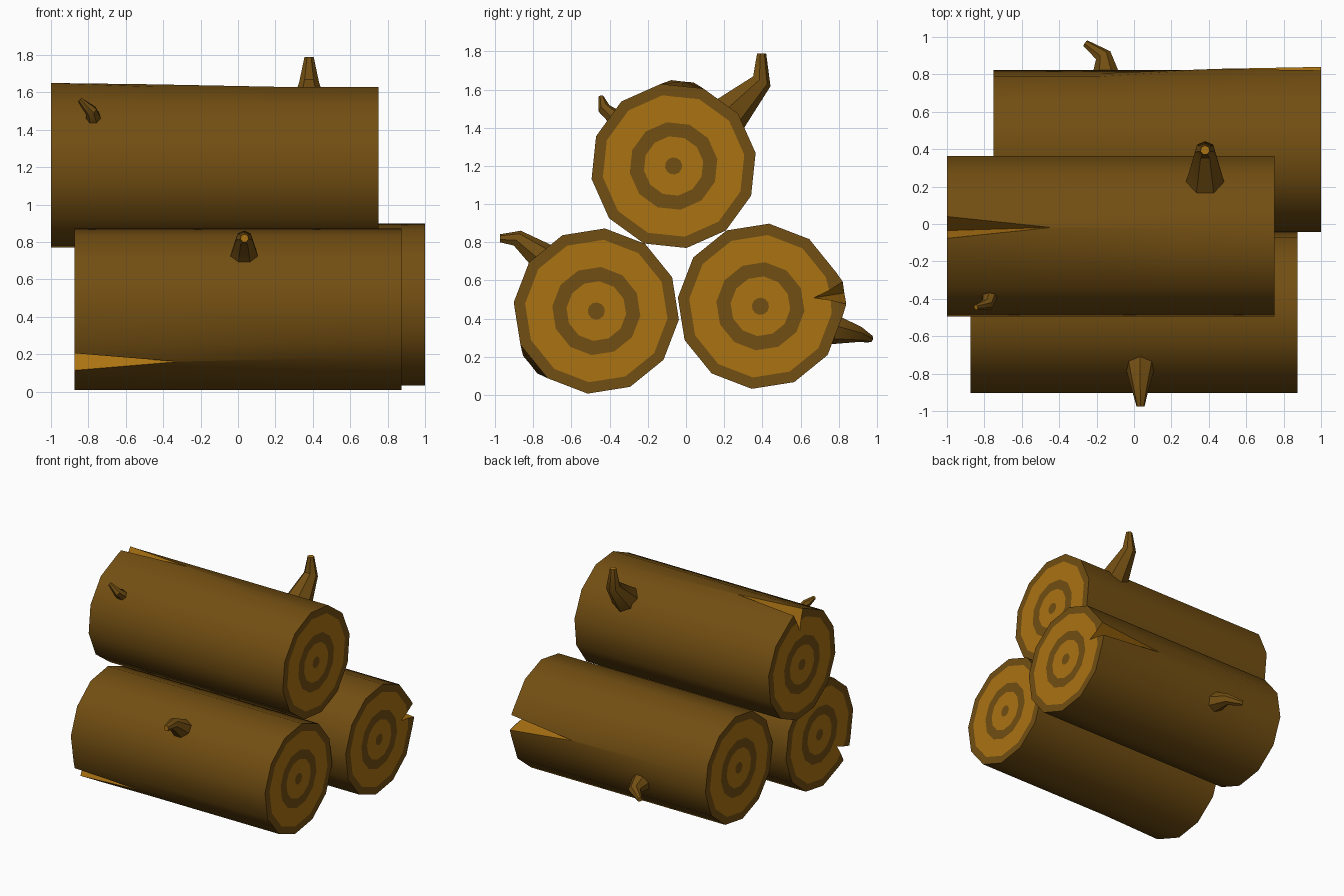
import bpy, bmesh
from math import radians, sin, cos, pi
from mathutils import Vector

cube = bpy.data.objects.get("Cube")
if cube:
    bpy.data.objects.remove(cube)


def make_material(name, colour):
    mat = bpy.data.materials.new(name)
    mat.use_nodes = True
    mat.diffuse_color = colour
    mat.node_tree.nodes["Principled BSDF"].inputs["Base Color"].default_value = colour
    return mat


BARK, WOOD = 0, 1
materials = [make_material("dark bark", (0.17, 0.077, 0.006, 1)),
             make_material("pale wood", (0.41, 0.17, 0.006, 1))]

SIDES, RADIUS, LENGTH = 12, 0.435, 1.75
STEP = 2 * pi / SIDES
FLOOR = SIDES + 1          # index of the split's floor in each ring


def finish(bm, name):
    bmesh.ops.recalc_face_normals(bm, faces=bm.faces)
    mesh = bpy.data.meshes.new(name)
    bm.to_mesh(mesh)
    bm.free()
    for mat in materials:
        mesh.materials.append(mat)
    obj = bpy.data.objects.new(name, mesh)
    bpy.context.collection.objects.link(obj)
    bpy.ops.object.select_all(action='DESELECT')
    obj.select_set(True)
    bpy.context.view_layer.objects.active = obj
    bpy.ops.object.shade_smooth_by_angle(angle=radians(42))


def bridge(bm, a, b, material, skip=()):
    faces = {}
    for i in range(len(a)):
        if i not in skip:
            j = (i + 1) % len(a)
            faces[i] = bm.faces.new((a[i], a[j], b[j], b[i]))
            faces[i].material_index = material
    return faces


def log(name, split_x, direction, y, z, split_angle):
    """Twelve-sided log with a wedge split at split_x, running along direction."""
    bm = bmesh.new()
    mid = radians(split_angle)

    def ring(along, radius, lip, floor, spread):
        polar = [(mid + STEP * (k + 0.5), radius) for k in range(SIDES)]
        polar += [(mid - spread, lip), (mid, floor), (mid + spread, lip)]
        return [bm.verts.new((split_x + direction * along, y + r * cos(a), z + r * sin(a)))
                for a, r in polar]

    # Sides: open split, closed split, plain trunk, far end
    flat = RADIUS * cos(STEP / 2)
    rings = [ring(0, RADIUS, 0.45, 0.285, radians(7.5)),
             ring(0.55, RADIUS, 0.445, 0.445, 0.002),
             ring(1.2, RADIUS, flat, flat, 0.002),
             ring(LENGTH, RADIUS, flat, flat, 0.002)]
    for n in range(3):
        faces = bridge(bm, rings[n], rings[n + 1], BARK)
        if n == 0:
            for i in (FLOOR - 1, FLOOR):
                faces[i].material_index = WOOD

    # Ends: bark rim, pale wood, dark growth ring, pale wood, dark core
    for outer, along, split in ((rings[0], 0, True), (rings[-1], LENGTH, False)):
        last = outer
        for n, (radius, material) in enumerate(
                ((0.375, BARK), (0.232, WOOD), (0.157, BARK), (0.045, WOOD))):
            chord = radius * cos(STEP / 2)
            notch = split and n == 0
            inner = ring(along, radius, 0.37 if notch else chord,
                         0.285 if notch else chord, radians(4))
            bridge(bm, last, inner, material, (FLOOR - 1, FLOOR) if notch else ())
            last = inner
        bm.faces.new(last).material_index = BARK
    finish(bm, name)


def branch(name, points, radii, sides=7):
    """Bent tapering stub with a pale broken tip."""
    bm = bmesh.new()
    pts = [Vector(p) for p in points]
    rings = []
    for i, (p, r) in enumerate(zip(pts, radii)):
        tangent = pts[min(i + 1, len(pts) - 1)] - pts[max(i - 1, 0)]
        side = tangent.cross(Vector((1, 0, 0))).normalized()
        other = tangent.cross(side).normalized()
        rings.append([bm.verts.new(p + r * (side * cos(t) + other * sin(t)))
                      for t in (2 * pi * k / sides for k in range(sides))])
    for a, b in zip(rings, rings[1:]):
        bridge(bm, a, b, BARK)
    bm.faces.new(rings[0])
    bm.faces.new(rings[-1]).material_index = WOOD
    finish(bm, name)


# Stacked logs
log("top_log", -1, 1, -0.065, 1.2, 84)
log("front_log", -0.875, 1, -0.47, 0.44, 219)
log("back_log", 1, -1, 0.39, 0.465, 9)

# Branch stubs
branch("top_large_branch",
       [(0.38, 0.2, 1.45), (0.38, 0.395, 1.645), (0.38, 0.395, 1.79)],
       [0.118, 0.055, 0.025])
branch("top_small_branch",
       [(-0.77, -0.37, 1.45), (-0.785, -0.43, 1.5), (-0.845, -0.445, 1.56)],
       [0.045, 0.034, 0.015])
branch("front_branch",
       [(0.033, -0.74, 0.71), (0.033, -0.885, 0.82), (0.035, -0.975, 0.82)],
       [0.085, 0.045, 0.022])
branch("back_branch",
       [(-0.15, 0.78, 0.345), (-0.165, 0.9, 0.32), (-0.26, 0.965, 0.295)],
       [0.08, 0.045, 0.02])
